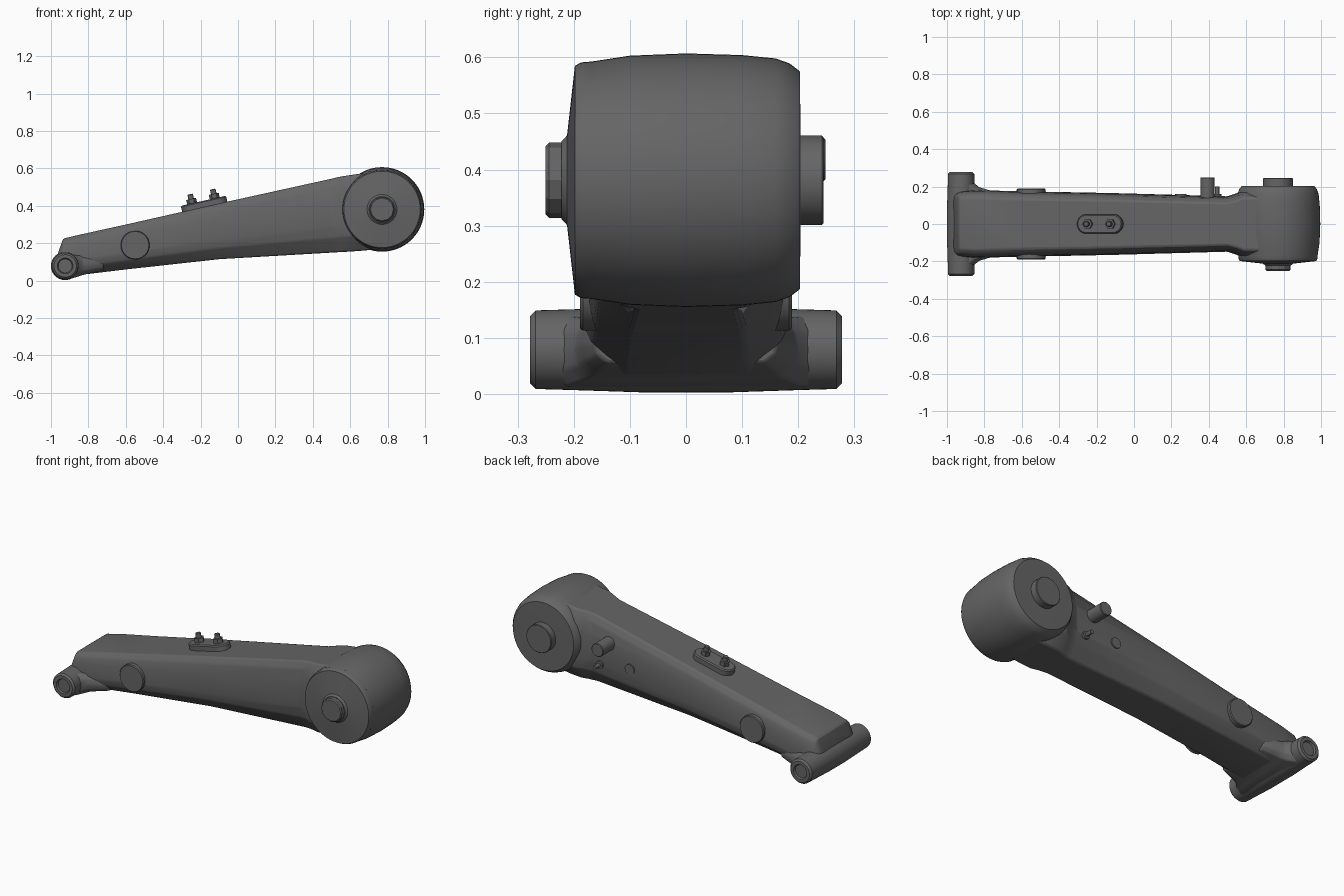
import bpy, bmesh, math
from mathutils import Matrix, Vector

cube = bpy.data.objects.get("Cube")
if cube:
    bpy.data.objects.remove(cube, do_unlink=True)

metal = bpy.data.materials.new("dark_grey_metal")
metal.use_nodes = True
GREY = (0.13, 0.13, 0.13, 1)
metal.diffuse_color = GREY
metal.node_tree.nodes["Principled BSDF"].inputs["Base Color"].default_value = GREY


def finish(name, bm, bevel=0, angle=30, segments=2):
    bmesh.ops.recalc_face_normals(bm, faces=bm.faces)
    mesh = bpy.data.meshes.new(name)
    bm.to_mesh(mesh)
    bm.free()
    mesh.materials.append(metal)
    obj = bpy.data.objects.new(name, mesh)
    bpy.context.collection.objects.link(obj)
    if bevel:
        mod = obj.modifiers.new("soft_edges", "BEVEL")
        mod.width, mod.segments = bevel, segments
        mod.limit_method, mod.angle_limit = "ANGLE", math.radians(20)
    bpy.ops.object.select_all(action="DESELECT")
    obj.select_set(True)
    bpy.context.view_layer.objects.active = obj
    bpy.ops.object.shade_smooth_by_angle(angle=math.radians(angle))
    return obj


def skin(bm, rings):
    """Join rings of points with quads and cap both ends."""
    loops = [[bm.verts.new(p) for p in ring] for ring in rings]
    n = len(loops[0])
    for a, b in zip(loops, loops[1:]):
        for i in range(n):
            j = (i + 1) % n
            bm.faces.new((a[i], a[j], b[j], b[i]))
    bm.faces.new(loops[0])
    bm.faces.new(loops[-1])


def lathe(name, profile, centre, axis="y", sides=48, tilt=0, angle=30):
    """Revolve (radius, distance) pairs around y or z, then tilt about y."""
    x, y, z = centre
    turn = Matrix.Rotation(tilt, 4, "Y")
    rings = []
    for r, d in profile:
        ring = []
        for i in range(sides):
            t = math.tau * i / sides
            u, v = r * math.cos(t), r * math.sin(t)
            p = Vector((u, d, v)) if axis == "y" else Vector((u, v, d))
            ring.append(turn @ p + Vector((x, y, z)))
        rings.append(ring)
    bm = bmesh.new()
    skin(bm, rings)
    return finish(name, bm, angle=angle)


def loft(name, sections, outline, bevel, angle=40):
    """Sections are (x, top, bottom, half width); outline is the right half."""
    full = outline + [(-w, h) for w, h in reversed(outline)]
    bm = bmesh.new()
    skin(bm, [[(x, w * hw, lo + h * (hi - lo)) for w, h in full]
              for x, hi, lo, hw in sections])
    return finish(name, bm, bevel, angle)


# Tapered arm body, flaring where it enters the pivot barrel
loft("arm_body",
     [(-0.965, 0.14, 0.04, 0.165), (-0.935, 0.225, 0.02, 0.175),
      (-0.85, 0.245, 0.03, 0.182), (-0.6, 0.30, 0.06, 0.175),
      (-0.1, 0.413, 0.115, 0.165), (0.5, 0.545, 0.15, 0.148),
      (0.55, 0.557, 0.153, 0.165), (0.59, 0.563, 0.155, 0.185),
      (0.66, 0.573, 0.16, 0.185), (0.77, 0.585, 0.17, 0.17)],
     [(0.62, 0), (0.94, 0.2), (1, 0.36), (0.97, 0.72), (0.9, 0.9), (0.76, 1)], 0.012)

# Blend between the arm and the cross tube
loft("tube_web",
     [(-0.93, 0.14, 0.01, 0.255), (-0.885, 0.138, 0.013, 0.25),
      (-0.855, 0.135, 0.022, 0.22), (-0.83, 0.135, 0.03, 0.198),
      (-0.79, 0.135, 0.04, 0.186), (-0.72, 0.13, 0.055, 0.165)],
     [(0.85, 0), (0.97, 0.2), (1, 0.5), (0.97, 0.8), (0.85, 1)], 0.006)

# Cross tube with a recessed ring at each end
half = [(0.03, 0.268), (0.037, 0.268), (0.042, 0.278), (0.06, 0.278),
        (0.07, 0.268), (0.072, 0.2), (0.076, 0.08)]
lathe("cross_tube", half + [(r, -d) for r, d in reversed(half)], (-0.924, 0, 0.079))

# Pivot barrel, its front cover and both hubs
PX, PZ = 0.77, 0.381
lathe("pivot_barrel",
      [(0.1, -0.165), (0.212, -0.165), (0.222, -0.1), (0.226, 0), (0.223, 0.1),
       (0.217, 0.16), (0.208, 0.185), (0.194, 0.203), (0.1, 0.204)],
      (PX, 0, PZ), sides=64)
lathe("front_cover",
      [(0.212, -0.163), (0.21, -0.187), (0.204, -0.198), (0.08, -0.212),
       (0.069, -0.222), (0.03, -0.222)], (PX, 0, PZ), sides=64)
lathe("front_hub", [(0.067, -0.215), (0.067, -0.244), (0.061, -0.25)],
      (PX, 0, PZ), sides=12, angle=20)
lathe("rear_hub", [(0.08, 0.2), (0.08, 0.242), (0.077, 0.245)], (PX, 0, PZ))

# Round side bosses
for side, label in ((-1, "front"), (1, "rear")):
    lathe(label + "_boss", [(0.077, side * 0.12), (0.077, side * 0.184),
                            (0.073, side * 0.189)], (-0.55, 0, 0.19))

# Rear stop peg, small pin and plug
lathe("stop_peg", [(0.038, 0.1), (0.038, 0.246), (0.035, 0.249)], (0.393, 0, 0.418), sides=32)
lathe("pin_base", [(0.022, 0.1), (0.022, 0.16)], (0.445, 0, 0.285), sides=16)
lathe("small_pin", [(0.011, 0.1), (0.011, 0.2)], (0.445, 0, 0.285), sides=16)
lathe("side_plug", [(0.03, 0.1), (0.03, 0.16)], (0.25, 0, 0.31), sides=24)

# Rounded mounting plate and bolts on the sloping top
SLOPE = math.atan(0.223)
turn = Matrix.Translation((-0.178, 0, 0.396)) @ Matrix.Rotation(-SLOPE, 4, "Y")


def stadium(height, radius):
    ring = []
    for i in range(32):
        t = math.tau * (i + 0.5) / 32
        shift = math.copysign(0.072, math.cos(t))
        ring.append(turn @ Vector((radius * math.cos(t) + shift, radius * math.sin(t), height)))
    return ring


bm = bmesh.new()
skin(bm, [stadium(-0.03, 0.052), stadium(0.026, 0.052), stadium(0.032, 0.046)])
finish("top_plate", bm)
for label, offset in (("lower", -0.062), ("upper", 0.062)):
    spot = turn @ Vector((offset, 0, 0))
    lathe(label + "_bolt_head", [(0.027, 0.02), (0.027, 0.056)], spot, "z", 6, -SLOPE)
    lathe(label + "_bolt_tip", [(0.015, 0.05), (0.015, 0.078), (0.012, 0.082)],
          spot, "z", 16, -SLOPE)
